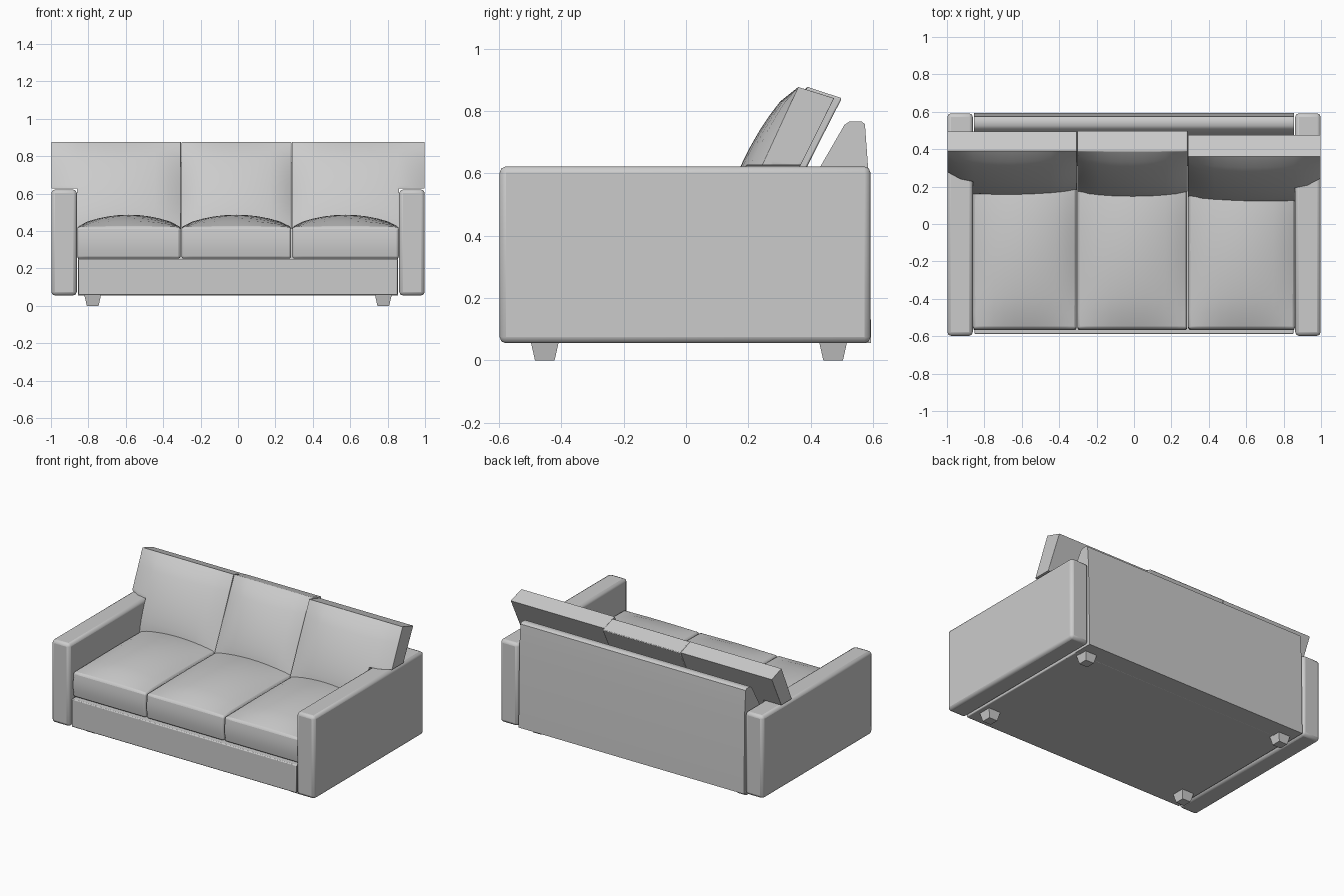
import bpy, bmesh, math
from mathutils import Vector

if "Cube" in bpy.data.objects:
    bpy.data.objects.remove(bpy.data.objects["Cube"])


def finish(name, bm, bevel=0.0, cutter=None):
    bmesh.ops.recalc_face_normals(bm, faces=bm.faces)
    mesh = bpy.data.meshes.new(name)
    bm.to_mesh(mesh)
    bm.free()
    ob = bpy.data.objects.new(name, mesh)
    bpy.context.collection.objects.link(ob)
    if cutter:
        mod = ob.modifiers.new("cut", 'BOOLEAN')
        mod.operation = 'DIFFERENCE'
        mod.object = cutter
    if bevel:
        mod = ob.modifiers.new("bevel", 'BEVEL')
        mod.width = bevel
        mod.segments = 2
        mod.limit_method = 'ANGLE'
        mod.angle_limit = math.radians(50)
    return ob


def box(name, lo, hi, bevel=0.0):
    bm = bmesh.new()
    bmesh.ops.create_cube(bm, size=1)
    for v in bm.verts:
        v.co = Vector(lo[i] + (v.co[i] + 0.5) * (hi[i] - lo[i]) for i in range(3))
    return finish(name, bm, bevel)


def soft(name, shape, bevel, cutter=None):
    """Gridded unit box reshaped by a function of (u, v, w) in 0..1."""
    bm = bmesh.new()
    bmesh.ops.create_cube(bm, size=1)
    bmesh.ops.subdivide_edges(bm, edges=bm.edges[:], cuts=9, use_grid_fill=True)
    for v in bm.verts:
        v.co = shape(*(min(1, max(0, c + 0.5)) for c in v.co))
    return finish(name, bm, bevel, cutter)


def hump(t, power):
    return max(0.0, math.sin(math.pi * t)) ** power


def lerp(a, b, t):
    return a + (b - a) * t


def seat_shape(x0, x1):
    def shape(u, v, w):
        crown = 0.065 * hump(u, 0.7) * hump(v, 0.6) * w
        belly = 0.008 * hump(w, 1) * (1 if v == 0 else 0)
        return Vector((lerp(x0, x1, u), lerp(-0.56, 0.31, v) - belly,
                       lerp(0.252, 0.422, w) + crown))
    return shape


def back_shape(x0, x1, bottom, top, depth):
    def shape(u, v, w):
        bulge = 0.068 * hump(u, 0.5) * hump(0.06 + 0.94 * w, 0.5) * (1 - v)
        return Vector((lerp(x0, x1, u), lerp(bottom, top, w) + depth * v - bulge,
                       lerp(0.41, 0.877, w) - 0.036 * v * w))
    return shape


# Base and slanted back frame
box("base", (-0.853, -0.588, 0.058), (0.853, 0.46, 0.25), 0.006)
profile = [(0.46, 0.055), (0.594, 0.055), (0.584, 0.62), (0.574, 0.758),
           (0.562, 0.767), (0.525, 0.767), (0.508, 0.755), (0.43, 0.62),
           (0.31, 0.40), (0.31, 0.25), (0.46, 0.25)]
bm = bmesh.new()
face = bm.faces.new([bm.verts.new((-0.855, y, z)) for y, z in profile])
ext = bmesh.ops.extrude_face_region(bm, geom=[face])["geom"]
for v in ext:
    if isinstance(v, bmesh.types.BMVert):
        v.co.x = 0.855
finish("back_frame", bm)

# Arms and the hidden cutters that notch the back cushions over them
notch = {}
for side, s in (("left", -1), ("right", 1)):
    xs = sorted((s * 0.862, s * 0.998))
    box(side + "_arm", (xs[0], -0.598, 0.055), (xs[1], 0.592, 0.622), 0.02)
    xs = sorted((s * 0.8605, s * 1.1))
    notch[s] = box(side + "_notch_cutter", (xs[0], -0.3, 0.2), (xs[1], 0.8, 0.626))
    notch[s].hide_render = True
    notch[s].hide_viewport = False
    notch[s].display_type = 'WIRE'

# Seat cushions
spans = (("left", -0.86, -0.308), ("middle", -0.302, 0.284), ("right", 0.290, 0.86))
for label, x0, x1 in spans:
    soft(label + "_seat_cushion", seat_shape(x0, x1), 0.012)

# Leaning back cushions, the outer two reaching over the arms
soft("left_back_cushion", back_shape(-0.998, -0.306, 0.182, 0.39, 0.105), 0.005, notch[-1])
soft("middle_back_cushion", back_shape(-0.303, 0.286, 0.17, 0.39, 0.11), 0.005)
soft("right_back_cushion", back_shape(0.289, 0.998, 0.145, 0.36, 0.115), 0.005, notch[1])

# Tapered feet
for sx in (-1, 1):
    for y in (-0.453, 0.472):
        bm = bmesh.new()
        bmesh.ops.create_cube(bm, size=1)
        for v in bm.verts:
            r = 0.09 if v.co.z > 0 else 0.063
            v.co = Vector((sx * 0.777 + v.co.x * r, y + v.co.y * r,
                           0.06 if v.co.z > 0 else 0))
        finish(("back" if y > 0 else "front") + "_foot", bm)

# Smooth shading with sharp edges kept
for ob in bpy.context.scene.objects:
    ob.select_set(not ob.hide_render)
    bpy.context.view_layer.objects.active = ob
bpy.ops.object.shade_smooth_by_angle(angle=math.radians(38))
